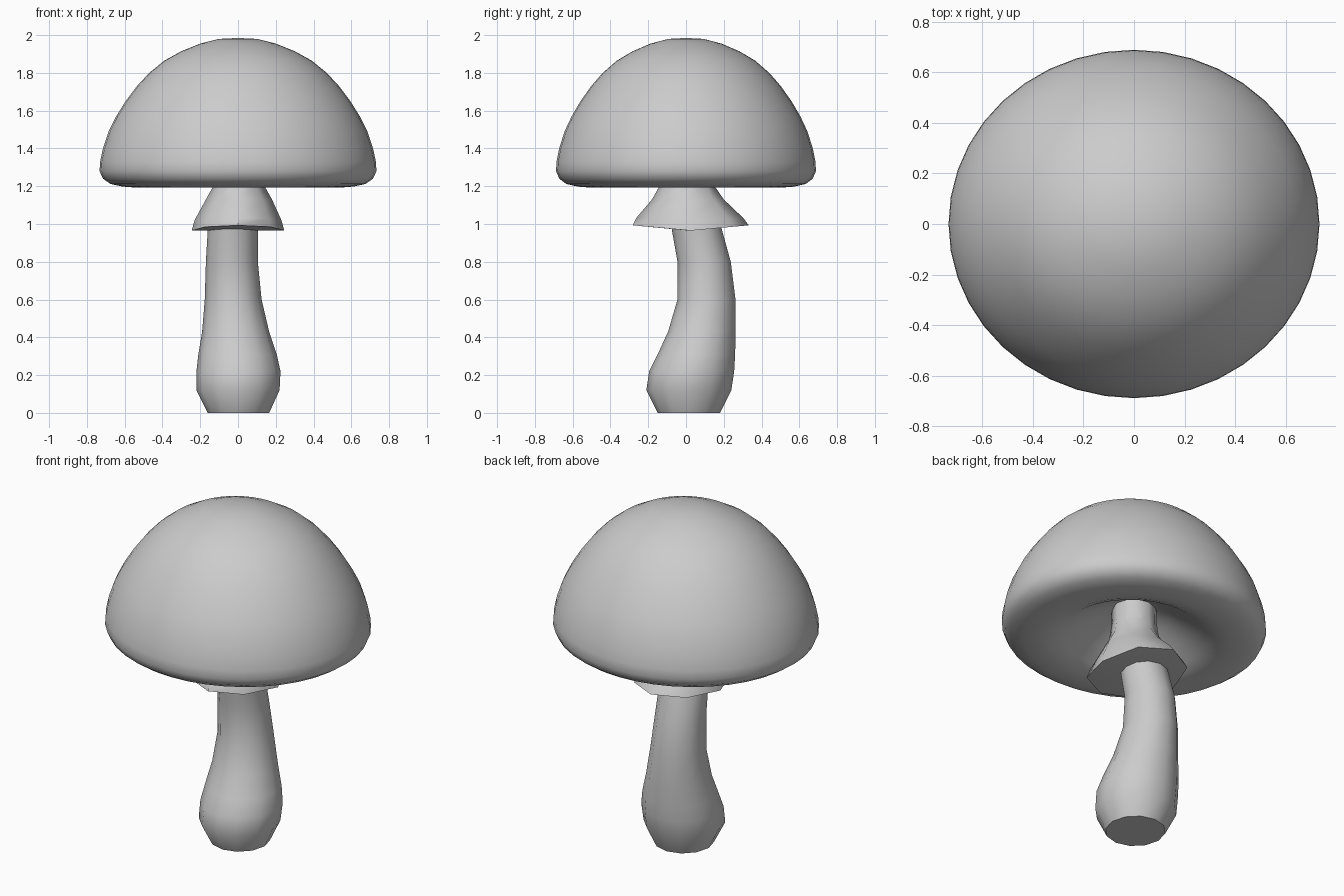
import bpy, bmesh, math
from mathutils import Vector
from mathutils.bvhtree import BVHTree

if "Cube" in bpy.data.objects:
    bpy.data.objects.remove(bpy.data.objects["Cube"])


def finish(name, bm, angle):
    bmesh.ops.remove_doubles(bm, verts=bm.verts, dist=1e-5)
    bmesh.ops.recalc_face_normals(bm, faces=bm.faces)
    me = bpy.data.meshes.new(name)
    bm.to_mesh(me)
    ob = bpy.data.objects.new(name, me)
    bpy.context.collection.objects.link(ob)
    bpy.ops.object.select_all(action='DESELECT')
    ob.select_set(True)
    bpy.context.view_layer.objects.active = ob
    bpy.ops.object.shade_smooth_by_angle(angle=math.radians(angle))
    return ob


def loft(rings, n):
    """Rings of (cx, cy, rx, ry, z, lift at front and back)."""
    bm = bmesh.new()
    loops = []
    for cx, cy, rx, ry, z, lift in rings:
        loop = []
        for i in range(n):
            a = math.tau * i / n
            loop.append(bm.verts.new((cx + rx * math.cos(a), cy + ry * math.sin(a),
                                      z + lift * abs(math.sin(a)))))
        loops.append(loop)
    for a, b in zip(loops, loops[1:]):
        for i in range(n):
            j = (i + 1) % n
            bm.faces.new((a[i], a[j], b[j], b[i]))
    for loop, ring in ((loops[0], rings[0]), (loops[-1], rings[-1])):
        if ring[2] > 0:
            bm.faces.new(loop)
    return bm


# Stem: leaning, bulbous at the base; xmin, xmax, ymin, ymax, z
stem = [(-.16, .165, -.15, .18, 0), (-.22, .22, -.21, .24, .12), (-.22, .225, -.195, .255, .22),
        (-.21, .205, -.15, .26, .31), (-.19, .165, -.095, .263, .43), (-.176, .125, -.045, .262, .6),
        (-.17, .105, -.045, .237, .8), (-.16, .105, -.075, .19, .97), (-.12, .12, -.11, .13, 1.2),
        (-.11, .11, -.11, .11, 1.42)]
finish("stem", loft([((a + b) / 2, (c + d) / 2, (b - a) / 2, (d - c) / 2, z, 0)
                     for a, b, c, d, z in stem], 12), 50)

# Skirt around the top of the stem, folded underneath
finish("stem_skirt", loft([(0, .015, 0, 0, .965, 0), (0, .025, .245, .307, .965, .028),
                           (0, .02, .23, .285, 1.02, .01), (.005, .01, .175, .19, 1.13, 0),
                           (.005, .005, .13, .14, 1.21, 0), (0, 0, .12, .125, 1.3, 0),
                           (0, 0, .12, .12, 1.41, 0)], 8), 50)

# Cap: outer dome, rounded rim and hollow underside
profile = [(0, 1.985), (.1, 1.98), (.2, 1.955), (.3, 1.915), (.39, 1.865), (.47, 1.8), (.535, 1.73),
           (.595, 1.65), (.645, 1.57), (.685, 1.49), (.715, 1.4), (.73, 1.33), (.733, 1.28),
           (.715, 1.24), (.675, 1.212), (.61, 1.198), (.53, 1.192), (.46, 1.203), (.4, 1.228),
           (.3, 1.29), (.2, 1.35), (.1, 1.395), (0, 1.41)]
bm = loft([(0, 0, r, r * .69 / .735, z, 0) for r, z in profile], 40)
tree = BVHTree.FromBMesh(bm)
finish("cap", bm, 60)

# Stars on the cap: x, y, radius, turn in degrees
stars = [(-.25, .09, .092, 0), (.175, .035, .092, -5), (.02, .355, .068, 0), (.38, .295, .065, 8),
         (-.26, .525, .07, 20), (.27, .525, .065, 10), (0, .655, .068, 5), (-.34, .6, .055, 10),
         (-.485, .235, .073, -15), (-.62, .34, .075, 15), (.56, .41, .068, 0), (.53, .07, .07, 10),
         (.698, .015, .068, 0), (-.575, -.115, .1, 10), (-.705, -.115, .075, 10),
         (.035, -.2, .048, 5), (.36, -.18, .05, 10), (.555, -.225, .065, 15),
         (-.28, -.315, .078, 8), (-.52, -.44, .068, 25), (.075, -.45, .064, 8),
         (-.18, -.56, .074, 3), (.3, -.475, .086, 10), (.43, -.52, .066, 15), (.055, -.64, .047, 5)]
for k, (x, y, r, turn) in enumerate(stars):
    p, n, _, _ = tree.ray_cast(Vector((x * .995, y * .995, 3)), Vector((0, 0, -1)))
    if p is None:
        continue
    n = n if n.z > 0 else -n
    up = Vector((0, 0, 1)) if n.z < .6 else Vector((0, 1, 0))
    up = (up - n * up.dot(n)).normalized()
    side = up.cross(n)
    bm = bmesh.new()
    centre = bm.verts.new(p + n * .02)
    top, low = [], []
    for i in range(10):
        d = r if i % 2 == 0 else r * .5
        a = math.radians(turn) + math.tau * i / 10
        q = p + d * (math.cos(a) * up - math.sin(a) * side) - n * (d * d / 1.3)
        top.append(bm.verts.new(q + n * .011))
        low.append(bm.verts.new(q - n * .02))
    for i in range(10):
        j = (i + 1) % 10
        bm.faces.new((centre, top[i], top[j]))
        bm.faces.new((top[i], low[i], low[j], top[j]))
    bm.faces.new(low)
    finish(f"star_{k + 1}", bm, 40)
